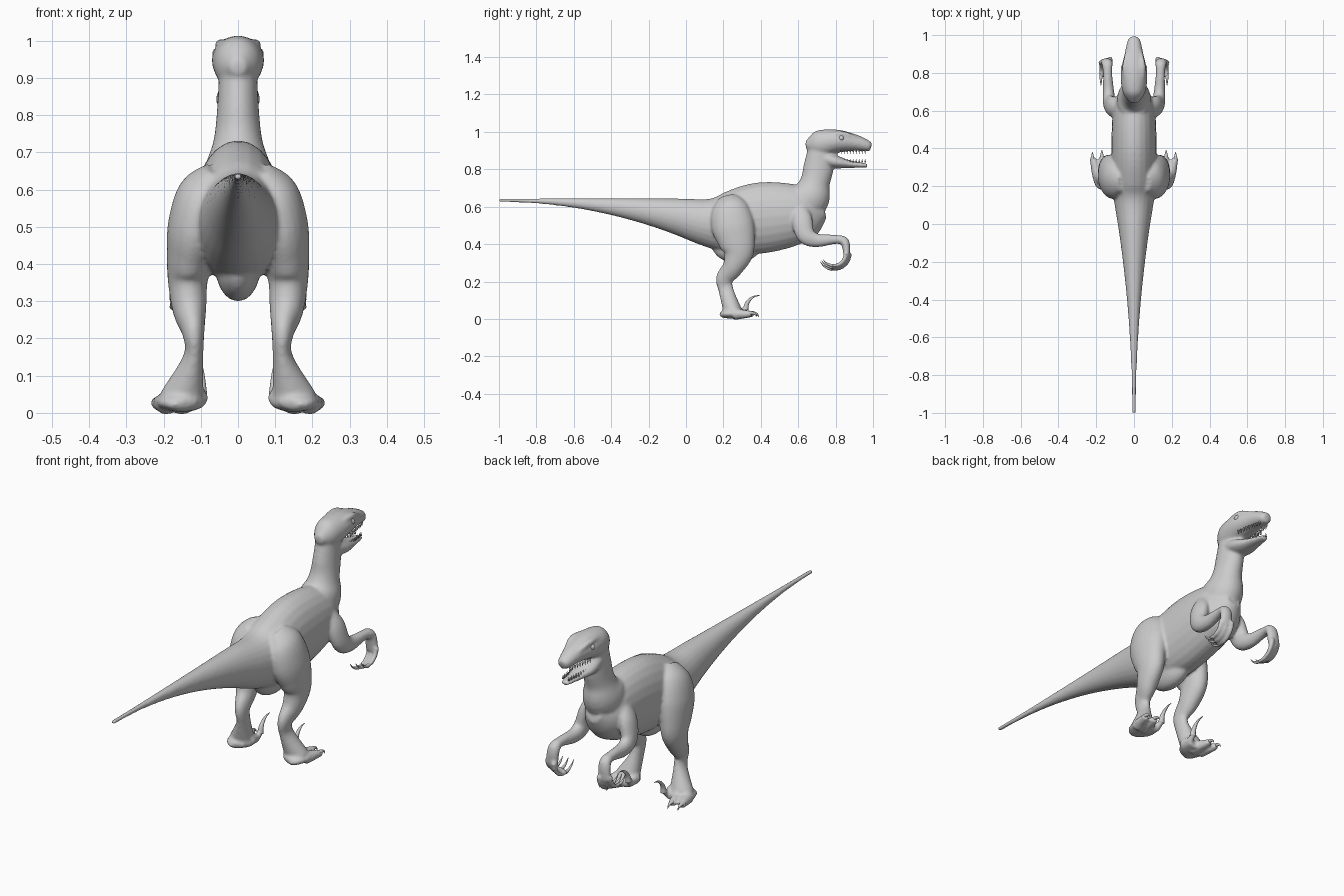
import bpy, bmesh, math
from mathutils import Vector, Matrix

cube = bpy.data.objects.get("Cube")
if cube:
    bpy.data.objects.remove(cube, do_unlink=True)

GREY = (0.6, 0.6, 0.6, 1)
material = bpy.data.materials.new("plain grey")
material.use_nodes = True
material.diffuse_color = GREY
material.node_tree.nodes["Principled BSDF"].inputs["Base Color"].default_value = GREY


def smooth_path(points, steps=5):
    """Catmull-Rom interpolation between section rows."""
    rows = [points[0], *points, points[-1]]
    result = []
    for before, start, end, after in zip(rows, rows[1:], rows[2:], rows[3:]):
        for i in range(steps):
            t = i / steps
            result.append([
                q + t / 2 * (r - p + t * (2 * p - 5 * q + 4 * r - s + t * (3 * (q - r) + s - p)))
                for p, q, r, s in zip(before, start, end, after)])
    result.append(points[-1])
    return result


def tube(bm, points, side=1, sides=24):
    """Loft oval sections given as x, y, z, half width, half depth."""
    path = smooth_path(points)
    centres = [Vector(row[:3]) for row in path]
    last = len(path) - 1
    rings = []
    for i, row in enumerate(path):
        tangent = (centres[min(i + 1, last)] - centres[max(i - 1, 0)]).normalized()
        across = Vector((1, 0, 0))
        across = (across - tangent * across.dot(tangent)).normalized()
        depth = tangent.cross(across)
        wide, deep = (max(radius, 0.001) for radius in row[3:])
        ring = []
        for k in range(sides):
            angle = math.tau * k / sides
            place = centres[i] + across * wide * math.cos(angle) + depth * deep * math.sin(angle)
            place.x *= side
            ring.append(bm.verts.new(place))
        rings.append(ring)
    for low, high in zip(rings, rings[1:]):
        for k in range(sides):
            n = (k + 1) % sides
            bm.faces.new((low[k], low[n], high[n], high[k]))
    bm.faces.new(rings[0])
    bm.faces.new(rings[-1])


def midline(rows):
    """Sections on the plane of symmetry: y, z, half width, half depth."""
    return [(0, *row) for row in rows]


def curl(x, y, z, radius, start, end, thick, tip):
    """Round tapering sections along an arc seen from the side."""
    rows = []
    for i in range(5):
        t = i / 4
        angle = math.radians(start + (end - start) * t)
        girth = thick + (tip - thick) * t
        rows.append((x, y + radius * math.cos(angle), z + radius * math.sin(angle), girth, girth))
    return rows


def toe(x, y, z, reach, spread, girth):
    """Round sections narrowing forward from the foot."""
    return [(x + spread * t, y + reach * t, z, girth * (1 - t / 2), girth * (1 - t / 2))
            for t in (0, 0.5, 1)]


def finish(name, bm):
    bmesh.ops.recalc_face_normals(bm, faces=bm.faces[:])
    mesh = bpy.data.meshes.new(name)
    bm.to_mesh(mesh)
    bm.free()
    mesh.materials.append(material)
    mesh.shade_smooth()
    obj = bpy.data.objects.new(name, mesh)
    bpy.context.collection.objects.link(obj)
    return obj


# Tail grows by a square law under a level back, then runs into the trunk
tail = []
for i in range(8):
    t = i / 7
    depth = 0.01 + 0.12 * t * t
    tail.append((1.12 * t - 1, 0.645 - depth, 0.01 + 0.095 * t * t, depth))
trunk = midline(tail + [(.24, .515, .12, .17), (.4, .54, .12, .19), (.56, .555, .115, .17),
                        (.66, .56, .1, .13), (.74, .58, .04, .04)])

# Neck, skull, lower jaw and brow
neck = midline([(.57, .56, .09, .11), (.66, .65, .09, .11), (.69, .73, .066, .08),
                (.71, .82, .056, .08), (.72, .94, .05, .06)])
skull = midline([(.64, .93, .02, .02), (.7, .934, .06, .07), (.8, .95, .07, .063),
                 (.9, .943, .05, .045), (.97, .925, .034, .03), (.99, .92, .02, .02)])
jaw = midline([(.72, .865, .05, .045), (.8, .84, .06, .035), (.88, .827, .04, .02),
               (.97, .82, .02, .01)])
brow = [(.04, .76, .985, .015, .012), (.045, .84, .99, .016, .014), (.03, .92, .96, .01, .01)]

# Limbs, described for the left side
leg = [(.06, .22, .65, .03, .05), (.09, .235, .59, .07, .1), (.115, .25, .5, .074, .115),
       (.13, .27, .42, .062, .1), (.135, .28, .35, .053, .08), (.13, .25, .275, .045, .056),
       (.12, .207, .215, .03, .047), (.12, .215, .15, .027, .04), (.15, .25, .04, .06, .05)]
foot = [(.14, .19, .022, .03, .014), (.15, .22, .028, .06, .025), (.16, .3, .025, .07, .022)]
arm = [(.08, .61, .59, .03, .04), (.11, .62, .53, .036, .055), (.13, .64, .45, .034, .05),
       (.135, .7, .42, .03, .037), (.14, .8, .425, .024, .024), (.142, .85, .41, .03, .024),
       (.148, .86, .33, .034, .016)]
walking_toes = [toe(.19, .26, .026, .09, .03, .032), toe(.15, .26, .026, .1, .02, .032)]
raised_toe = [*toe(.11, .25, .04, .05, -.01, .03), (.098, .325, .065, .014, .016)]

# Each finger and its claw share one arc
fingers, claws = [], []
for i in range(3):
    arc = (.125 + .025 * i, .79, .35, .085 - .01 * i)
    fingers.append(curl(*arc, 0, -105, .013, .009))
    claws.append(curl(*arc, -95, -150, .009, .001))

# Sickle claw and toe claws
claws.append(curl(.098, .395, .05, .076, 180, 90, .015, .001))
for walking_toe in walking_toes:
    x, y = walking_toe[-1][:2]
    claws.append(curl(x, y, 0, .032, 120, 20, .013, .001))

# Fused skin
bm = bmesh.new()
for part in (trunk, neck, skull, jaw):
    tube(bm, part)
for side in (1, -1):
    for part in (brow, leg, foot, arm, raised_toe, *walking_toes, *fingers):
        tube(bm, part, side)
# Keel of the pelvis, between the thighs
bmesh.ops.create_uvsphere(bm, u_segments=32, v_segments=16, radius=1,
                          matrix=Matrix.LocRotScale(Vector((0, .27, .39)), None, Vector((.06, .13, .09))))
body = finish("body", bm)
fuse = body.modifiers.new("fuse", "REMESH")
fuse.mode = "VOXEL"
fuse.voxel_size = 0.0075
fuse.use_smooth_shade = True
soften = body.modifiers.new("soften", "SMOOTH")
soften.factor = 0.5
soften.iterations = 5

# Claws on hands and feet
bm = bmesh.new()
for side in (1, -1):
    for claw in claws:
        tube(bm, claw, side, sides=12)
finish("claws", bm)

# Teeth along both jaws, upper row pointing down
bm = bmesh.new()
for side in (1, -1):
    for i in range(9):
        for height, turn, inset in ((.893, math.pi, 1), (.845, 0, .75)):
            place = Matrix.Translation((side * inset * (.046 - .003 * i), .83 + .016 * i, height))
            bmesh.ops.create_cone(bm, segments=8, radius1=.005, radius2=.0005, depth=.02,
                                  cap_ends=True, matrix=place @ Matrix.Rotation(turn, 4, "X"))
finish("teeth", bm)

# Eyes
bm = bmesh.new()
for side in (1, -1):
    bmesh.ops.create_uvsphere(bm, u_segments=20, v_segments=12, radius=.015,
                              matrix=Matrix.Translation((side * .054, .83, .966)))
finish("eyes", bm)
